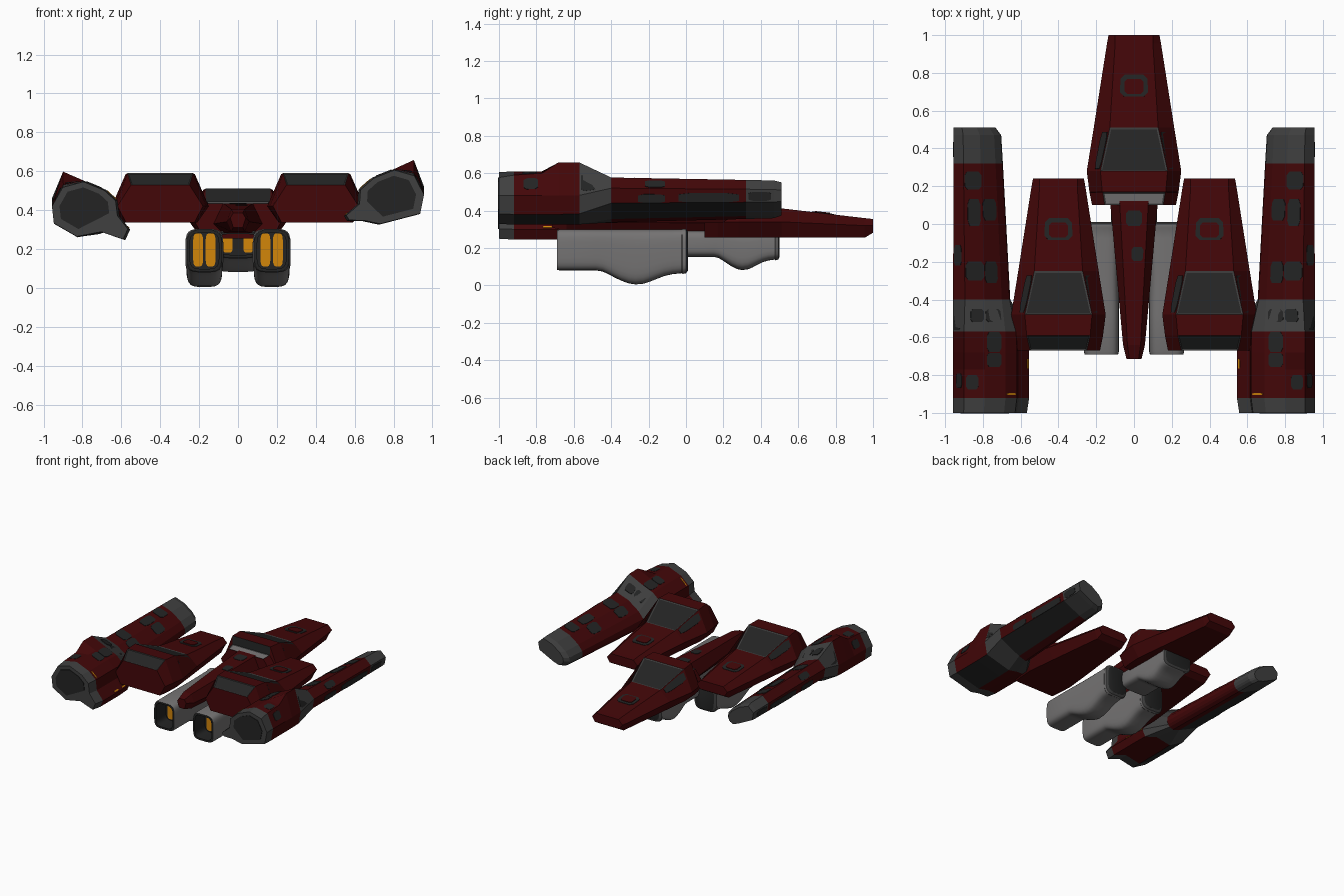
import bpy, bmesh, math
from mathutils import Vector

if "Cube" in bpy.data.objects:
    bpy.data.objects.remove(bpy.data.objects["Cube"])

COLS = {"dark_red": (0.056, 0.002, 0.0025), "charcoal": (0.017, 0.0175, 0.0175),
        "mid_grey": (0.05, 0.05, 0.05), "light_grey": (0.175, 0.17, 0.17),
        "glow_orange": (0.65, 0.24, 0.003)}
MATS = []
for n, c in COLS.items():
    m = bpy.data.materials.new(n)
    m.diffuse_color = (*c, 1)
    m.use_nodes = True
    m.node_tree.nodes["Principled BSDF"].inputs["Base Color"].default_value = m.diffuse_color
    MATS.append(m)
RED, DARK, MID, LIGHT, ORANGE = range(5)


def finish(name, bm, smooth=None):
    me = bpy.data.meshes.new(name)
    bm.to_mesh(me)
    bm.free()
    ob = bpy.data.objects.new(name, me)
    bpy.context.collection.objects.link(ob)
    for m in MATS:
        me.materials.append(m)
    if smooth:
        bpy.ops.object.select_all(action='DESELECT')
        ob.select_set(True)
        bpy.context.view_layer.objects.active = ob
        bpy.ops.object.shade_smooth_by_angle(angle=math.radians(smooth))
    return ob


def loft(name, secs, rule, caps=(RED, RED), smooth=None, insets=()):
    """Skin a list of equal-sized sections; rule(bay, panel) gives the colour."""
    bm = bmesh.new()
    rings = [[bm.verts.new(p) for p in s] for s in secs]
    n = len(secs[0])
    faces = {}
    for i in range(len(secs) - 1):
        for j in range(n):
            k = (j + 1) % n
            f = bm.faces.new((rings[i][j], rings[i][k], rings[i + 1][k], rings[i + 1][j]))
            f.material_index = rule(i, j)
            faces[i, j] = f
    for r, c in ((rings[0], caps[0]), (rings[-1], caps[1])):
        bm.faces.new(r).material_index = c
    bmesh.ops.recalc_face_normals(bm, faces=bm.faces)
    for key, width, col in insets:          # framed windows
        f = faces[key]
        rim = bmesh.ops.inset_individual(bm, faces=[f], thickness=width, depth=-0.004)
        for r in rim["faces"]:
            r.material_index = MID
        f.material_index = col
    return finish(name, bm, smooth)


def patches(name, secs, items):
    """Thin painted plates on loft panels: (bay, panel, u0, u1, v0, v1, lift, colour)."""
    bm = bmesh.new()
    n = len(secs[0])
    for i, j, u0, u1, v0, v1, lift, col in items:
        a, b = secs[i][j], secs[i][(j + 1) % n]
        d, c = secs[i + 1][j], secs[i + 1][(j + 1) % n]
        nor = (b - a).cross(d - a).normalized()
        mid = sum(secs[i], Vector()) / n
        if nor.dot((a + b) / 2 - mid) < 0:
            nor = -nor
        pts = []
        for u, v in ((.15, 0), (.85, 0), (1, .2), (1, .8), (.85, 1), (.15, 1), (0, .8), (0, .2)):
            u, v = u0 + (u1 - u0) * u, v0 + (v1 - v0) * v
            pts.append(a.lerp(b, u).lerp(d.lerp(c, u), v) + nor * lift)
        top = [bm.verts.new(p) for p in pts]
        low = [bm.verts.new(p - nor * (lift + .002)) for p in pts]
        fs = [bm.faces.new(top), bm.faces.new(low[::-1])]
        fs += [bm.faces.new((top[k - 1], low[k - 1], low[k], top[k])) for k in range(8)]
        for f in fs:
            f.material_index = col
    bmesh.ops.recalc_face_normals(bm, faces=bm.faces)
    return finish(name, bm)


# --- three wedge hulls -------------------------------------------------
# y, bottom half width, bottom z, middle half width, top half width, top z
HULL = [(1.0, .11, .362, .135, .10, .435), (.955, .115, .335, .143, .10, .44),
        (.51, .165, .335, .213, .128, .492), (.28, .19, .335, .25, .178, .585),
        (.17, .185, .335, .236, .168, .59)]
SIDE_REAR = [(.09, .175, .335, .22, .15, .53)]
STEP_REAR = [(.166, .185, .335, .235, .165, .525), (.10, .175, .335, .222, .155, .515)]


def hull(name, cx, dy, dz, rear):
    secs = []
    for y, bw, bz, mw, tw, tz in HULL + rear:
        half = [(bw, bz), (mw, .42 if y < .9 else .40), (tw, tz)]
        pts = half + [(-x, z) for x, z in reversed(half)]
        secs.append([Vector((cx + x, y + dy, z + dz)) for x, z in pts])
    stepped = len(rear) > 1
    ins = [((2, 2), .012, DARK), ((5, 2), .012, LIGHT) if stepped else ((4, 2), .008, DARK)]
    loft(name, secs, lambda i, j: DARK if stepped and i == 4 and j == 2 else RED, insets=ins)
    # nose vent and side window strips
    patches(name + "_vent", secs, [(1, 2, .18, .82, .37, .63, .003, DARK),
                                   (1, 2, .28, .72, .42, .6, .007, RED),
                                   (2, 1, .55, .95, .1, .95, .003, DARK),
                                   (2, 3, .05, .45, .1, .95, .003, DARK)])


hull("centre_hull", 0, 0, -.08, STEP_REAR)
hull("right_hull", .4, -.76, 0, SIDE_REAR)
hull("left_hull", -.4, -.76, 0, SIDE_REAR)

# --- tail spine ---------------------------------------------------------
spine = []
for y, w, zb, zt in ((.25, .135, .28, .43), (.10, .125, .28, .435),
                     (-.64, .058, .29, .405), (-.715, .04, .31, .385)):
    h = [(w * .6, zb), (w, zb + .05), (w * .6, zt)]
    spine.append([Vector((x, y, z)) for x, z in h + [(-x, z) for x, z in reversed(h)]])
loft("tail_spine", spine, lambda i, j: RED)
patches("spine_spots", spine, [(1, 2, .2, .8, .04, .15, .003, DARK),
                               (1, 2, .1, .6, .3, .4, .003, DARK)])


# --- engines -------------------------------------------------------------
def ring(cx, y, zb, zt, hw, n=28):
    pts = []
    for k in range(n):
        a = 2 * math.pi * (k + .5) / n
        c, s = math.cos(a), math.sin(a)
        pts.append(Vector((cx + hw * math.copysign(abs(c) ** .45, c), y,
                           (zb + zt) / 2 + (zt - zb) / 2 * math.copysign(abs(s) ** .45, s))))
    return pts


BELLY = ((.02, 0), (.3, 0), (.35, .08), (.39, .26), (.44, .5), (.49, .73), (.55, .93), (.6, 1),
         (.66, .95), (.71, .8), (.77, .58), (.82, .4), (.88, .27), (.95, .2))


def engine(name, cx, y0, length, hw, zb, zt, drop, slot_x, slot_w):
    """Nacelle with a sagging belly, deep dark exhaust and a lip at the far end."""
    m = .018
    secs = [ring(cx, y0 + .13, zb + m, zt - m, hw - m), ring(cx, y0, zb + m, zt - m, hw - m),
            ring(cx, y0, zb + .004, zt - .004, hw - .004)]
    for t, d in BELLY:
        secs.append(ring(cx, y0 + length * t, zb - drop * d, zt, hw))
    zl = zb - drop * .2
    secs.append(ring(cx, y0 + length * .96, zl - .004, zt + .003, hw + .005))
    secs.append(ring(cx, y0 + length * .985, zl, zt + .003, hw + .005))
    secs.append(ring(cx, y0 + length, zl + .014, zt - .012, hw - .012))
    last = len(secs)
    loft(name, secs, lambda i, j: DARK if i < 2 else MID if i >= last - 2 else LIGHT,
         (DARK, DARK), smooth=35)
    # glowing exhaust slots
    bm = bmesh.new()
    for s in (-1, 1):
        vs = [bm.verts.new(p) for p in ring(cx + s * slot_x, y0 + .124, zb + .03, zt - .02, slot_w)]
        bm.faces.new(vs).material_index = ORANGE
    for f in bm.faces:
        f.normal_update()
        if f.normal.y > 0:
            f.normal_flip()
    finish(name + "_glow", bm)


for side, s in (("right", 1), ("left", -1)):
    engine(side + "_engine", s * .173, -.69, .70, .093, .08, .30, .075, .032, .026)
engine("front_engine", 0, .0, .50, .122, .152, .295, .07, .053, .026)

# --- outer pods ------------------------------------------------------------
# rear cross-sections (with lower fin) and the flatter, rolled barrel ahead of them
R_REAR = [(.56, .345), (.545, .37), (.615, .43), (.62, .505), (.69, .567), (.80, .61),
          (.905, .59), (.957, .48), (.937, .38), (.725, .325), (.64, .343)]
R_BARREL = [(.68, .35), (.665, .365), (.655, .39), (.66, .425), (.70, .475), (.79, .54),
            (.895, .577), (.957, .52), (.942, .44), (.77, .355), (.71, .337)]
L_REAR = [(-.58, .245), (-.555, .30), (-.61, .37), (-.62, .45), (-.68, .505), (-.79, .55),
          (-.90, .53), (-.957, .42), (-.947, .33), (-.825, .26), (-.695, .285)]
L_BARREL = [(-x, z - .06) for x, z in R_BARREL]
# y, blend to barrel, hump height, scale
STATIONS = [(-1, 0, -.01, .97), (-.92, 0, 0, 1), (-.77, 0, .01, 1), (-.68, 0, .068, 1),
            (-.57, .05, .068, 1), (-.40, 1, 0, 1), (.32, 1, 0, .87), (.47, 1, 0, .84),
            (.51, 1, 0, .74)]


def pod_rule(i, j):
    if i in (0, 4, 6, 7):
        return MID
    return DARK if j == 8 else RED


for side, rear, barrel in (("right", R_REAR, R_BARREL), ("left", L_REAR, L_BARREL)):
    secs = []
    for y, t, hump, sc in STATIONS:
        pts = [Vector((a[0], y, a[1])).lerp(Vector((b[0], y, b[1])), t) for a, b in zip(rear, barrel)]
        pts[6].z += hump
        mid = Vector((math.copysign(.955, rear[0][0]), y, (pts[5].z + pts[9].z) / 2 + .03 * t))
        secs.append([mid + (p - mid) * sc for p in pts])
    loft(side + "_pod", secs, pod_rule, (MID, MID))
    # camouflage spots and thin orange trim
    d = (.003, DARK)
    patches(side + "_pod_spots", secs, [
        (5, 5, .0, .95, .81, .94, *d), (5, 5, .1, .8, .54, .74, *d), (5, 5, .0, .95, .14, .28, *d),
        (5, 4, .1, .95, .58, .74, *d), (5, 4, .2, .95, .12, .28, *d), (5, 6, .25, .9, .25, .4, *d),
        (5, 7, .3, 1, .5, .95, *d), (5, 7, .4, 1, .2, .4, *d), (4, 4, .15, .95, .3, .7, *d),
        (4, 5, .05, .7, .3, .7, *d), (4, 6, .3, .9, .05, .6, *d), (3, 4, .2, .9, .02, .98, *d),
        (2, 4, .2, .9, .15, .98, *d), (1, 5, .3, .9, .3, .8, *d), (1, 6, .2, .7, .35, .85, *d),
        (6, 7, .2, .9, .1, .9, *d), (2, 1, .1, .22, .05, .6, .003, ORANGE),
        (3, 1, .1, .22, .1, .9, .003, ORANGE), (1, 3, .1, .9, .1, .16, .003, ORANGE)])
    # dark intake plate on the rear face
    body = secs[0][2:10]
    mid = sum(body, Vector()) / len(body)
    bm = bmesh.new()
    a, b = [[bm.verts.new(mid + (p - mid) * .76 + Vector((0, dy, 0))) for p in body]
            for dy in (-.004, .002)]
    fs = [bm.faces.new(a), bm.faces.new(b[::-1])]
    fs += [bm.faces.new((a[k - 1], b[k - 1], b[k], a[k])) for k in range(8)]
    for f in fs:
        f.material_index = DARK
    bmesh.ops.recalc_face_normals(bm, faces=bm.faces)
    finish(side + "_pod_intake", bm)
